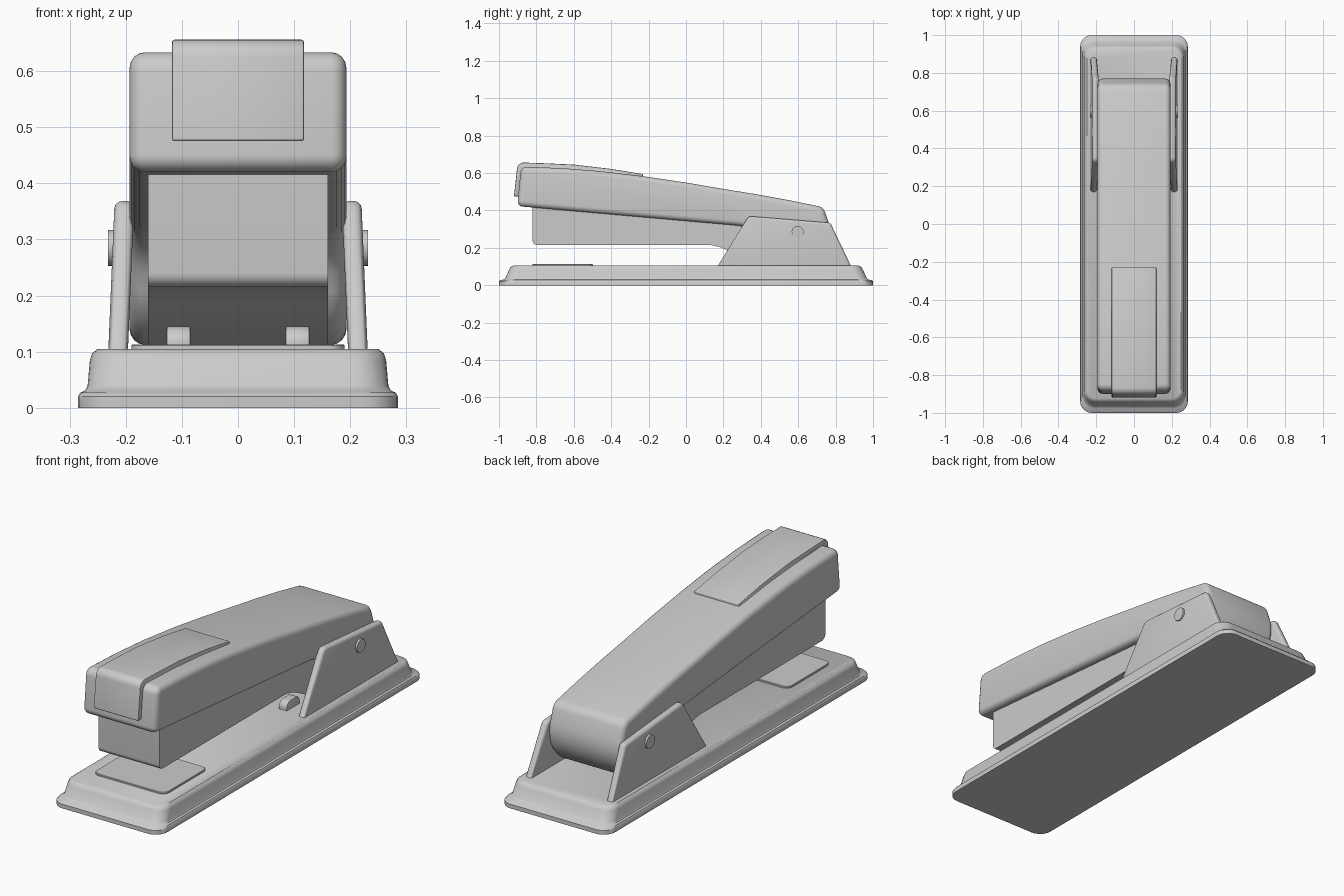
import bpy, bmesh, math
from mathutils import Vector

if "Cube" in bpy.data.objects:
    bpy.data.objects.remove(bpy.data.objects["Cube"])


def finish(name, bm, angle=35, mirror=False):
    bmesh.ops.recalc_face_normals(bm, faces=bm.faces)
    me = bpy.data.meshes.new(name)
    bm.to_mesh(me)
    bm.free()
    ob = bpy.data.objects.new(name, me)
    bpy.context.collection.objects.link(ob)
    bpy.ops.object.select_all(action='DESELECT')
    ob.select_set(True)
    bpy.context.view_layer.objects.active = ob
    bpy.ops.object.shade_smooth_by_angle(angle=math.radians(angle))
    if mirror:
        ob.modifiers.new("Mirror", 'MIRROR')
    return ob


def fillet(corners, steps=5):
    """Round a closed outline of (a, b, radius) corners."""
    out = []
    n = len(corners)
    for i, (a, b, r) in enumerate(corners):
        p = Vector((a, b))
        if r == 0:
            out.append(p)
            continue
        u = (Vector(corners[i - 1][:2]) - p).normalized()
        v = (Vector(corners[(i + 1) % n][:2]) - p).normalized()
        t = r / math.tan(u.angle(v) / 2)
        # circular arc between the two tangent points
        c = p + (u + v).normalized() * (r / math.sin(u.angle(v) / 2))
        s, e = p + u * t - c, p + v * t - c
        for k in range(steps + 1):
            f = k / steps
            out.append(c + (s.lerp(e, f)).normalized() * r)
    return out


def prism(name, corners, x0, x1, bevel=0.0, segs=3, lean=0.0, mirror=False):
    """Extrude a side (y, z) outline along x and round its rims."""
    pts = fillet(corners)
    bm = bmesh.new()
    a = [bm.verts.new((x0, p.x, p.y)) for p in pts]
    b = [bm.verts.new((x1, p.x, p.y)) for p in pts]
    caps = [bm.faces.new(a), bm.faces.new(b[::-1])]
    for i in range(len(pts)):
        bm.faces.new((a[i - 1], a[i], b[i], b[i - 1]))
    bmesh.ops.recalc_face_normals(bm, faces=bm.faces)
    if bevel:
        rims = [e for f in caps for e in f.edges]
        bmesh.ops.bevel(bm, geom=rims, offset=bevel, segments=segs, profile=0.5,
                        affect='EDGES', clamp_overlap=False)
    for v in bm.verts:
        v.co.x -= lean * (v.co.z - 0.105)
    return finish(name, bm, mirror=mirror)


def loft(name, rings):
    """Stack rounded rectangles (half x, half y, z, corner radius)."""
    bm = bmesh.new()
    prev = None
    for hx, hy, z, r in rings:
        pts = fillet([(-hx, -hy, r), (hx, -hy, r), (hx, hy, r), (-hx, hy, r)])
        ring = [bm.verts.new((p.x, p.y, z)) for p in pts]
        if prev is None:
            bm.faces.new(ring[::-1])
        else:
            for i in range(len(ring)):
                bm.faces.new((prev[i - 1], prev[i], ring[i], ring[i - 1]))
        prev = ring
    bm.faces.new(prev)
    return finish(name, bm)


# Stepped base and anvil plate
loft("base", [(.285, 1.0, 0, .06), (.285, 1.0, .02, .06), (.281, .993, .027, .06),
              (.272, .975, .031, .06), (.268, .965, .04, .06), (.264, .945, .085, .06),
              (.26, .938, .097, .057), (.25, .925, .105, .05)])
anvil = loft("anvil_plate", [(.19, .162, .10, .03), (.19, .162, .111, .03),
                             (.188, .16, .113, .03)])
anvil.location.y = -.66

# Cover arm: curved top, rear end turning round the hinge
hinge_y, hinge_z, rad = .597, .285, .173
arc = [(hinge_y + rad * math.cos(math.radians(d)), hinge_z + rad * math.sin(math.radians(d)), 0)
       for d in range(-165, 16, 12)]
cover = [(-.902, .423, .028)]
cover += [(.28, .319, 0), (.35, .305, 0), (.40, .275, 0)] + arc
cover += [(.735, .417, .05), (.55, .455, 0), (.38, .486, 0), (.2, .515, 0), (0, .549, 0),
          (-.23, .583, 0), (-.45, .609, 0), (-.65, .625, 0), (-.882, .635, .035)]
prism("cover_arm", cover, -.193, .193, .027, 4)

# Press pad wrapped over the front of the cover
prism("press_pad", [(-.92, .475, .005), (-.885, .475, 0), (-.87, .61, 0), (-.6, .605, 0),
                    (-.23, .572, 0), (-.23, .594, .004), (-.4, .622, 0), (-.6, .645, 0),
                    (-.75, .652, 0), (-.9, .657, .035)], -.118, .118, .005, 2)

# Staple magazine under the cover
prism("magazine", [(-.82, .215, .025), (.13, .215, 0), (.18, .205, 0), (.225, .185, 0),
                   (.36, .113, 0), (.6, .113, 0), (.6, .35, 0), (.2, .42, 0), (-.82, .52, 0)],
      -.16, .16)

# Hinge brackets on both sides, leaning inwards
prism("hinge_bracket", [(.164, .095, 0), (.886, .095, 0), (.772, .334, .02),
                        (.335, .37, .03)], .196, .231, .013, 3, lean=.042, mirror=True)

# Hinge pin through both brackets
bm = bmesh.new()
bmesh.ops.create_cone(bm, cap_ends=True, segments=32, radius1=.032, radius2=.032, depth=.464)
pin = finish("hinge_pin", bm)
pin.rotation_euler.y = math.pi / 2
pin.location = (0, hinge_y, hinge_z)

# Small rounded stops on the base
prism("base_stop", [(.185, .10, 0), (.285, .10, 0), (.285, .145, .03), (.185, .145, .03)],
      .085, .127, .003, 2, mirror=True)
